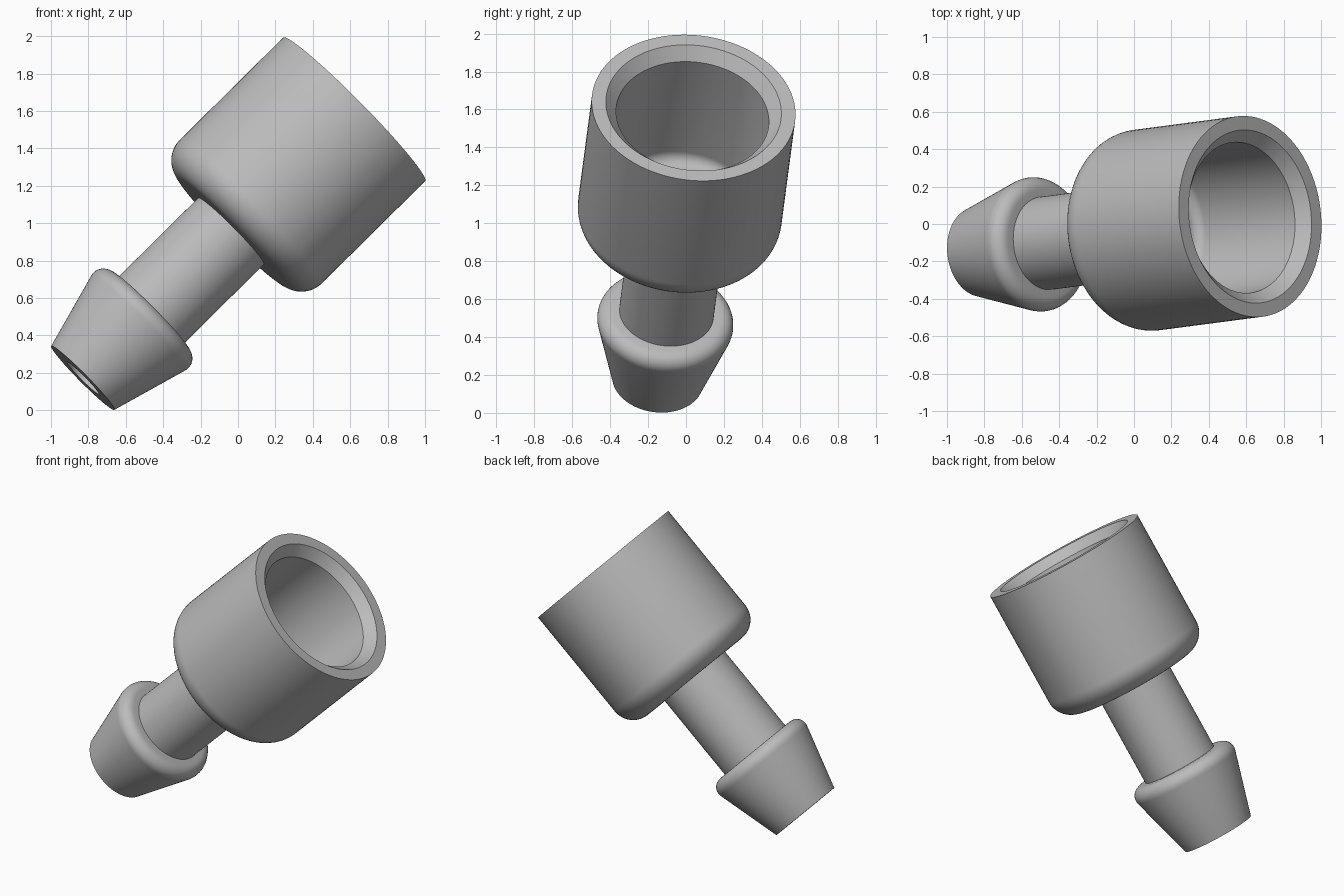
import bpy, bmesh, math
from mathutils import Vector

if "Cube" in bpy.data.objects:
    bpy.data.objects.remove(bpy.data.objects["Cube"])

SEGMENTS = 96


def arc(cx, cr, rad, a0, a1, n=8):
    """Points (axial, radius) on a circular fillet, angles in degrees."""
    pts = []
    for i in range(n + 1):
        a = math.radians(a0 + (a1 - a0) * i / n)
        pts.append((cx + rad * math.cos(a), cr + rad * math.sin(a)))
    return pts


# Closed half-profile of the fitting: (distance along axis, radius)
profile = [(0, 0.12), (0, 0.24)]                 # small end with through hole
profile += arc(0.44, 0.29, 0.07, 105.6, 0)       # barb cone and rounded shoulder
profile += [(0.51, 0.25), (1.12, 0.25)]          # stem
profile += arc(1.27, 0.39, 0.15, 180, 90, 12)    # rounded base of the cup
profile += [(2.05, 0.54), (2.05, 0.465)]         # cup wall and rim
profile += [(1.985, 0.405)]                      # inner chamfer
profile += arc(1.31, 0.345, 0.06, 90, 180)       # cup bore and floor fillet
profile += [(1.25, 0.12)]                        # cup floor down to the hole

# Revolve the profile around z
bm = bmesh.new()
rings = []
for s in range(SEGMENTS):
    a = 2 * math.pi * s / SEGMENTS
    rings.append([bm.verts.new((r * math.cos(a), r * math.sin(a), t)) for t, r in profile])
n = len(profile)
for s in range(SEGMENTS):
    p, q = rings[s], rings[(s + 1) % SEGMENTS]
    for i in range(n):
        j = (i + 1) % n
        bm.faces.new((p[i], q[i], q[j], p[j]))
bmesh.ops.recalc_face_normals(bm, faces=bm.faces)

# Tilt the axis and move the small end to its place
axis = Vector((1.45, 0.19, 1.435)).normalized()
bm.transform(axis.to_track_quat('Z', 'Y').to_matrix().to_4x4())
bmesh.ops.translate(bm, verts=bm.verts, vec=(-0.83, -0.15, 0.173))

mesh = bpy.data.meshes.new("hose_fitting")
bm.to_mesh(mesh)
bm.free()
fitting = bpy.data.objects.new("hose_fitting", mesh)
bpy.context.collection.objects.link(fitting)

grey = bpy.data.materials.new("plain grey")
grey.diffuse_color = (0.5, 0.5, 0.5, 1)
grey.use_nodes = True
grey.node_tree.nodes["Principled BSDF"].inputs["Base Color"].default_value = grey.diffuse_color
mesh.materials.append(grey)

bpy.context.view_layer.objects.active = fitting
fitting.select_set(True)
bpy.ops.object.shade_smooth_by_angle(angle=math.radians(25))
